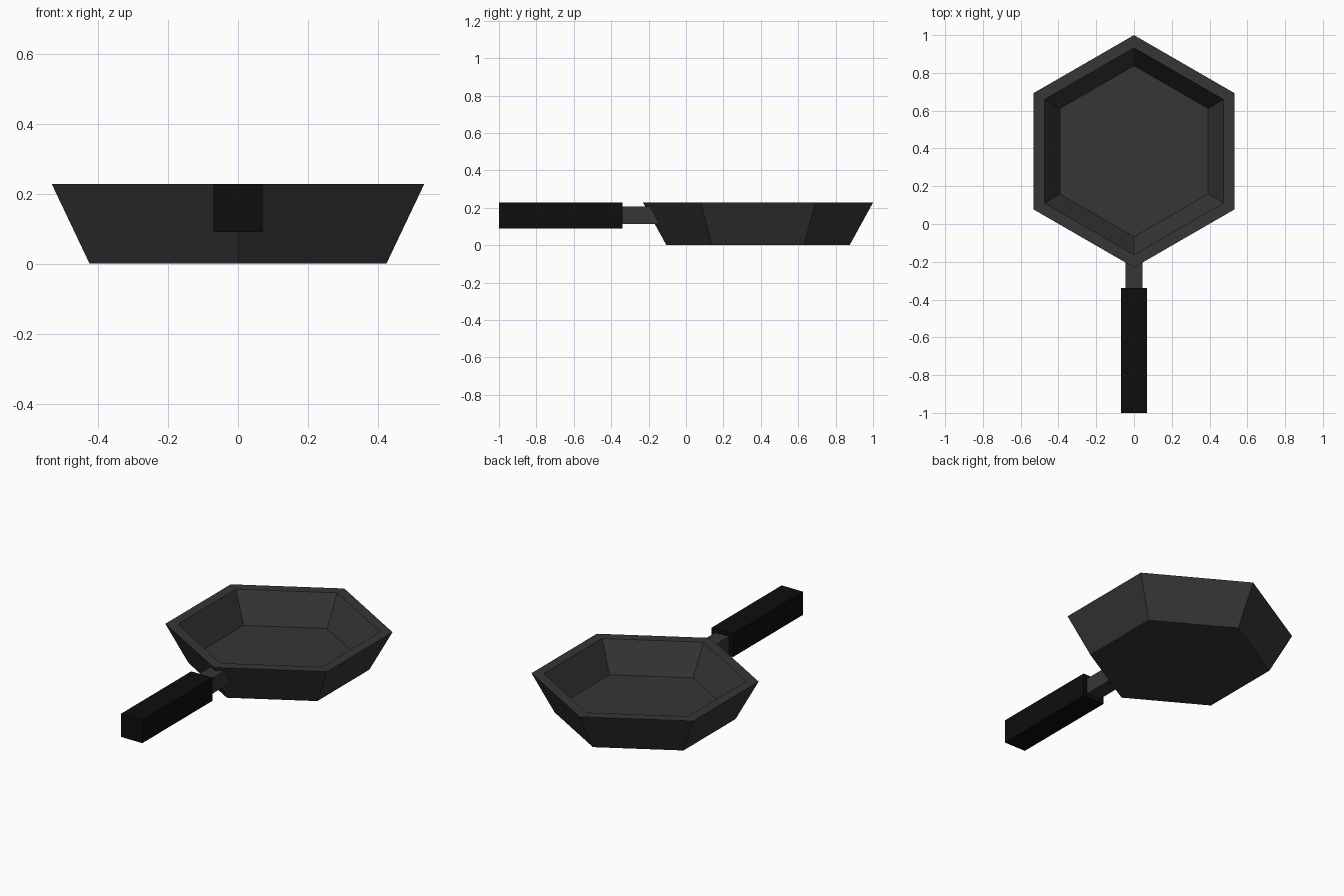
import bpy
import math

if "Cube" in bpy.data.objects:
    bpy.data.objects.remove(bpy.data.objects["Cube"])


def material(name, value):
    m = bpy.data.materials.new(name)
    m.diffuse_color = (value, value, value, 1)
    m.use_nodes = True
    m.node_tree.nodes["Principled BSDF"].inputs["Base Color"].default_value = m.diffuse_color
    return m


def add_mesh(name, verts, faces, mat):
    me = bpy.data.meshes.new(name)
    me.from_pydata(verts, [], faces)
    me.materials.append(mat)
    ob = bpy.data.objects.new(name, me)
    bpy.context.collection.objects.link(ob)
    return ob


def loft(name, rings, mat):
    """Join equal-sized rings of points and cap both ends."""
    n = len(rings[0])
    faces = [(r * n + i, r * n + (i + 1) % n, (r + 1) * n + (i + 1) % n, (r + 1) * n + i)
             for r in range(len(rings) - 1) for i in range(n)]
    last = (len(rings) - 1) * n
    faces += [tuple(reversed(range(n))), tuple(range(last, last + n))]
    return add_mesh(name, [p for ring in rings for p in ring], faces, mat)


def hexagon(radius, z, cy=0.385):
    angles = [math.radians(90 + 60 * i) for i in range(6)]
    return [(radius * math.cos(a), cy + radius * math.sin(a), z) for a in angles]


def bar(name, half, y0, y1_low, y1_high, z0, z1, mat):
    """Square bar along y, whose far end may slant."""
    near = [(-half, y0, z0), (half, y0, z0), (half, y0, z1), (-half, y0, z1)]
    far = [(-half, y1_low, z0), (half, y1_low, z0), (half, y1_high, z1), (-half, y1_high, z1)]
    return loft(name, [near, far], mat)


iron = material("dark grey iron", 0.037)
rubber = material("black grip", 0.004)

# Hexagonal pan: outer wall, flat rim, inner wall, floor
profile = [(0.49, 0.0), (0.615, 0.228), (0.548, 0.228), (0.453, 0.052)]
loft("pan_body", [hexagon(r, z) for r, z in profile], iron)

# Neck ends inside the sloping wall, grip is a plain block
bar("handle_neck", 0.045, -0.345, -0.125, -0.165, 0.112, 0.206, iron)
bar("handle_grip", 0.07, -1.0, -0.34, -0.34, 0.09, 0.228, rubber)
